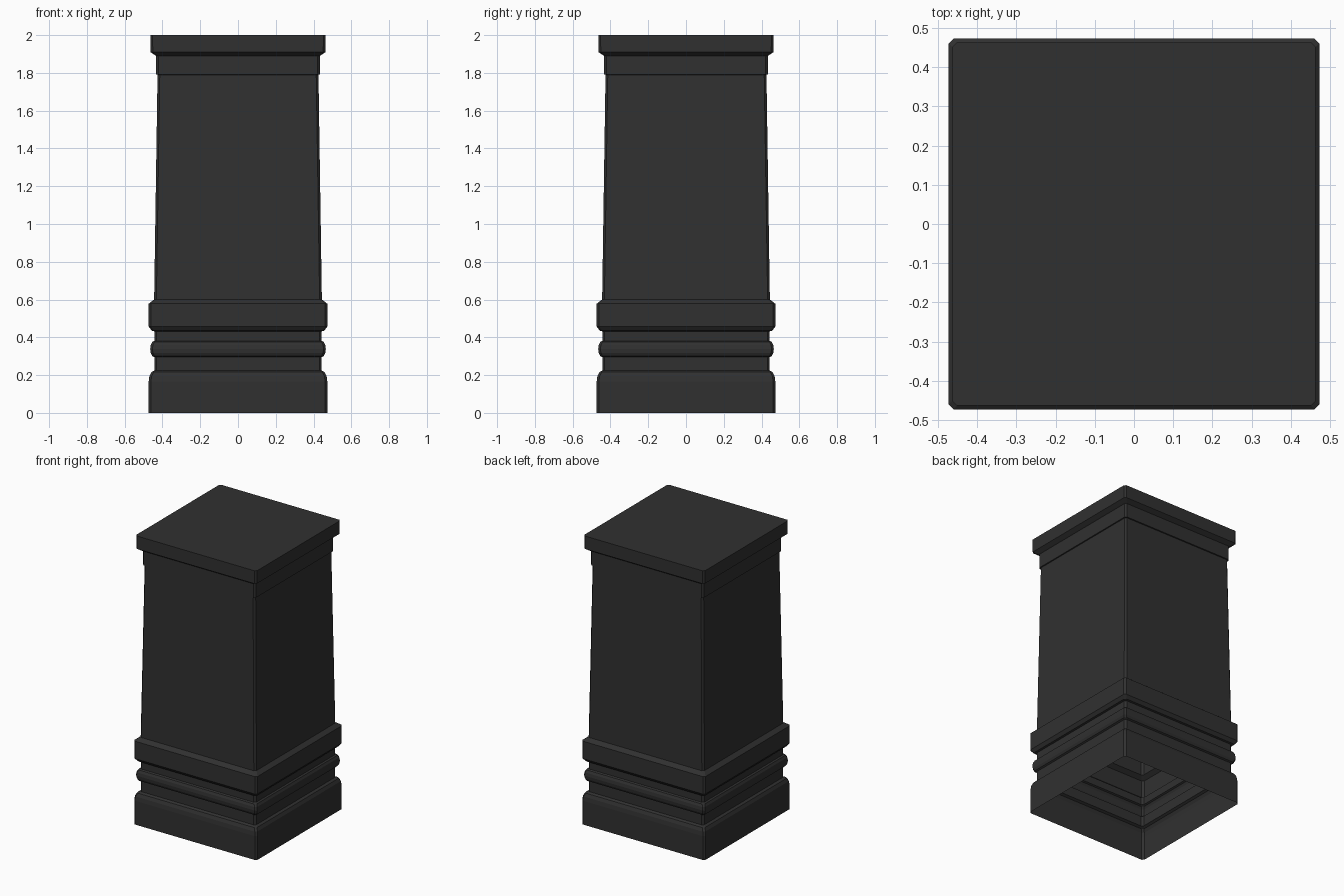
import bpy, bmesh, math

if "Cube" in bpy.data.objects:
    bpy.data.objects.remove(bpy.data.objects["Cube"])

stone = bpy.data.materials.new("dark_stone")
stone.diffuse_color = (0.03, 0.03, 0.03, 1)
stone.use_nodes = True
stone.node_tree.nodes["Principled BSDF"].inputs["Base Color"].default_value = stone.diffuse_color
CHAMFER = 0.012

# Half-width / height profile, from the ground up
profile = [(0.473, 0), (0.473, 0.165)]
# rounded shoulder of the plinth
profile += [(0.445 + 0.028 * math.cos(a), 0.165 + 0.058 * math.sin(a))
            for a in (math.pi / 6, math.pi / 3, math.pi / 2)]
# neck and half-round moulding
profile += [(0.443, 0.224), (0.443, 0.295)]
profile += [(0.443 + 0.022 * math.sin(a), 0.338 - 0.043 * math.cos(a))
            for a in [math.pi * i / 6 for i in range(1, 6)]]
profile += [(0.443, 0.381), (0.443, 0.432)]
# wide band with sloped edges
profile += [(0.456, 0.435), (0.473, 0.457), (0.473, 0.578), (0.444, 0.60)]
# tapered shaft, collar and cap
profile += [(0.426, 1.79), (0.433, 1.792), (0.433, 1.89),
            (0.438, 1.893), (0.463, 1.91), (0.464, 2.0)]


def square_ring(bm, h, z):
    """Square outline with chamfered corners."""
    c = h - CHAMFER
    return [bm.verts.new((x, y, z)) for x, y in
            ((h, -c), (h, c), (c, h), (-c, h), (-h, c), (-h, -c), (-c, -h), (c, -h))]


# Hollow pedestal, open underneath, closed by a flat top
bm = bmesh.new()
rings = [square_ring(bm, h, z) for h, z in profile]
for low, high in zip(rings, rings[1:]):
    for i in range(8):
        j = (i + 1) % 8
        bm.faces.new((low[i], low[j], high[j], high[i]))
bm.faces.new(rings[-1])
mesh = bpy.data.meshes.new("pedestal")
bm.to_mesh(mesh)
bm.free()
mesh.materials.append(stone)
pedestal = bpy.data.objects.new("pedestal", mesh)
bpy.context.collection.objects.link(pedestal)
